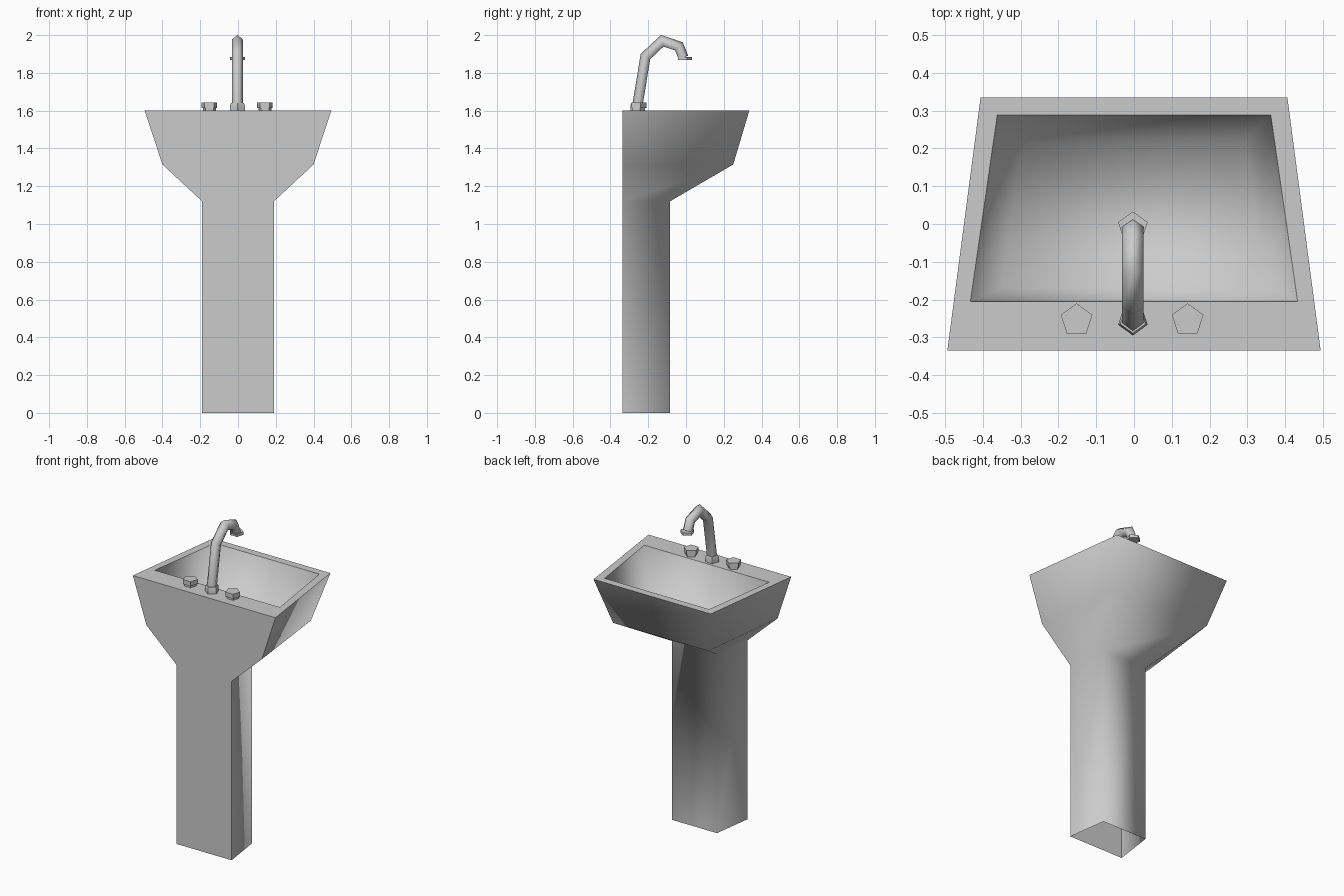
import bpy, bmesh, math
from mathutils import Vector

if "Cube" in bpy.data.objects:
    bpy.data.objects.remove(bpy.data.objects["Cube"])

ceramic = bpy.data.materials.new("light_grey")
ceramic.diffuse_color = (0.6, 0.6, 0.6, 1)
ceramic.use_nodes = True
ceramic.node_tree.nodes["Principled BSDF"].inputs["Base Color"].default_value = ceramic.diffuse_color


def make(name, bm, angle=None):
    """Turn a bmesh into a named object, smooth shaded below the given angle."""
    me = bpy.data.meshes.new(name)
    bm.to_mesh(me)
    bm.free()
    me.materials.append(ceramic)
    ob = bpy.data.objects.new(name, me)
    bpy.context.collection.objects.link(ob)
    if angle:
        bpy.ops.object.select_all(action='DESELECT')
        ob.select_set(True)
        bpy.context.view_layer.objects.active = ob
        bpy.ops.object.shade_smooth_by_angle(angle=math.radians(angle))
    return ob


def trapezoid(bm, back_x, back_y, front_x, front_y, z):
    pts = ((-back_x, back_y), (back_x, back_y), (front_x, front_y), (-front_x, front_y))
    return [bm.verts.new((x, y, z)) for x, y in pts]


def bridge(bm, a, b):
    n = len(a)
    return [bm.faces.new((a[i], a[(i + 1) % n], b[(i + 1) % n], b[i])) for i in range(n)]


# Pedestal and basin: stacked trapezoids outside, rim, then the bowl inside
bm = bmesh.new()
rings = [trapezoid(bm, *r) for r in (
    (0.19, -0.335, 0.155, -0.085, 0.0),
    (0.19, -0.335, 0.155, -0.085, 1.12),
    (0.40, -0.335, 0.33, 0.25, 1.315),
    (0.494, -0.335, 0.406, 0.335, 1.6),
    (0.433, -0.205, 0.362, 0.288, 1.6),
    (0.35, -0.17, 0.295, 0.215, 1.34))]
sides = [bridge(bm, a, b) for a, b in zip(rings, rings[1:])]
bm.faces.new(rings[-1])
for f in bm.faces:
    f.smooth = True
# Crisp edges round the flat back and the rim; everything else is blended
flat = {s[0] for s in sides[:3]} | set(sides[3])
for e in bm.edges:
    if len({f in flat for f in e.link_faces}) > 1 or any(
            f in sides[2] for f in e.link_faces) and any(f in sides[3] for f in e.link_faces):
        e.smooth = False
make("pedestal_basin", bm)


def pentagon_post(name, x, y, levels, turn):
    """Five-sided turned part from (radius, z) levels."""
    bm = bmesh.new()
    loops = []
    for r, z in levels:
        loops.append([bm.verts.new((x + r * math.cos(turn + i * math.tau / 5),
                                    y + r * math.sin(turn + i * math.tau / 5), z))
                      for i in range(5)])
    for a, b in zip(loops, loops[1:]):
        bridge(bm, a, b)
    bm.faces.new(loops[0][::-1])
    bm.faces.new(loops[-1])
    return make(name, bm, 30)


# Taps, spout collar and nozzle
up = math.pi / 2
for side, x in (("left", -0.152), ("right", 0.142)):
    pentagon_post(side + "_tap", x, -0.254,
                  ((0.036, 1.6), (0.036, 1.614), (0.044, 1.614), (0.044, 1.642)), up)
pentagon_post("spout_collar", -0.003, -0.254, ((0.041, 1.6), (0.041, 1.628), (0.035, 1.64)), -up)
pentagon_post("spout_nozzle", -0.003, -0.008, ((0.041, 1.867), (0.041, 1.885)), up)

# Curved spout: a pentagon swept along a bent path, ridge on the outside
path = [Vector((-0.003, y, z)) for y, z in
        ((-0.254, 1.63), (-0.212, 1.885), (-0.125, 1.967), (-0.04, 1.938), (-0.016, 1.88))]
bm = bmesh.new()
loops = []
for i, p in enumerate(path):
    d_in = (p - path[max(i - 1, 0)]).normalized()
    d_out = (path[min(i + 1, len(path) - 1)] - p).normalized()
    d = (d_in + d_out).normalized()
    out = Vector((0, -d.z, d.y))
    stretch = 1 / max(0.8, d.dot(d_out if d_out.length else d_in))
    loops.append([bm.verts.new(p + 0.03 * (out * math.cos(a) * stretch
                                           + Vector((1, 0, 0)) * math.sin(a)))
                  for a in (k * math.tau / 5 for k in range(5))])
for a, b in zip(loops, loops[1:]):
    bridge(bm, a, b)
bm.faces.new(loops[0][::-1])
bm.faces.new(loops[-1])
bmesh.ops.recalc_face_normals(bm, faces=bm.faces)
make("spout", bm, 75)
